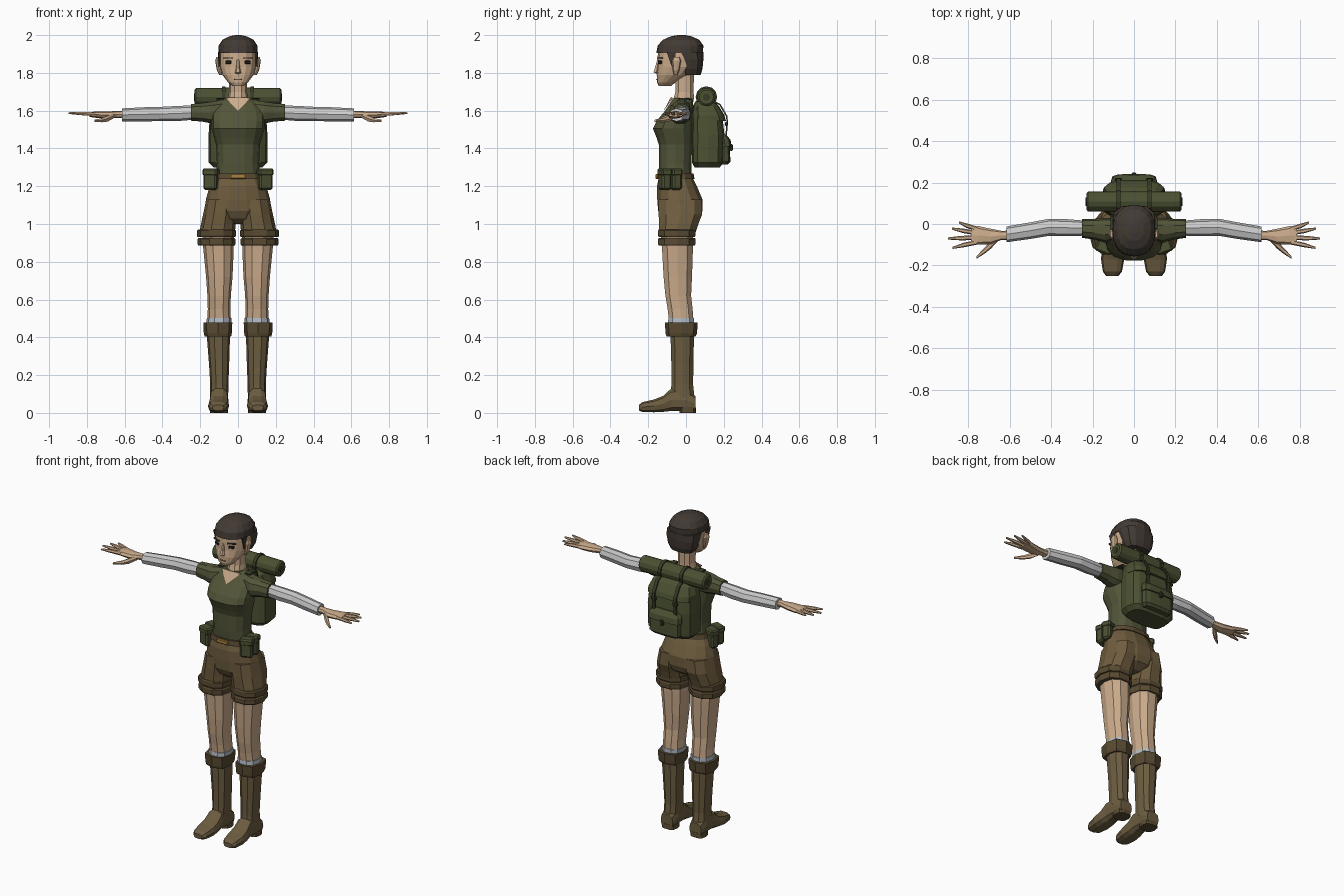
import bpy, bmesh
from math import cos, sin, pi, radians
from mathutils import Vector, Matrix

COLORS = {
    "skin": (0.60, 0.41, 0.26), "hair": (0.055, 0.042, 0.034), "shirt": (0.085, 0.09, 0.04),
    "shorts": (0.16, 0.11, 0.05), "cuff": (0.10, 0.07, 0.032), "boot": (0.15, 0.11, 0.052),
    "pack": (0.07, 0.082, 0.032), "strap": (0.04, 0.045, 0.02), "buckle": (0.40, 0.22, 0.05),
    "dark": (0.02, 0.016, 0.013), "sock": (0.45, 0.50, 0.55)}
MATS = {}
for key, c in COLORS.items():
    MATS[key] = bpy.data.materials.new(key)
    MATS[key].diffuse_color = (*c, 1)


def finish(name, bm, mat, mirror):
    bmesh.ops.recalc_face_normals(bm, faces=bm.faces)
    me = bpy.data.meshes.new(name)
    bm.to_mesh(me)
    bm.free()
    ob = bpy.data.objects.new(name, me)
    bpy.context.collection.objects.link(ob)
    if mat:
        me.materials.append(MATS[mat])
    if mirror:
        ob.modifiers.new("mirror", 'MIRROR').use_mirror_merge = False
    return ob


def loft(name, rings, mat, axis='z', n=10, p=2.3, mirror=False):
    """Skin of rounded sections; each ring is (position on axis, centre a, half width a, b min, b max)."""
    bm = bmesh.new()
    loops = []
    for t, ca, ha, b0, b1 in rings:
        loop = []
        for i in range(n):
            c, s = cos(2 * pi * i / n), sin(2 * pi * i / n)
            a = ca + ha * (1 if c > 0 else -1) * abs(c) ** (2 / p)
            b = (b0 + b1) / 2 + (b1 - b0) / 2 * (1 if s > 0 else -1) * abs(s) ** (2 / p)
            loop.append(bm.verts.new({'z': (a, b, t), 'y': (a, t, b), 'x': (t, a, b)}[axis]))
        loops.append(loop)
    for l0, l1 in zip(loops, loops[1:]):
        for i in range(n):
            bm.faces.new((l0[i], l0[i - 1], l1[i - 1], l1[i]))
    bm.faces.new(loops[0])
    bm.faces.new(loops[-1])
    return finish(name, bm, mat, mirror)


def body(name, rows, mat, **kw):
    """Centred upright loft; rows are (z, half width, y front, y back)."""
    return loft(name, [(z, 0, h, y0, y1) for z, h, y0, y1 in rows], mat, **kw)


def box(name, loc, size, mat, rot=0, bevel=0.0, mirror=False):
    bm = bmesh.new()
    m = Matrix.Translation(loc) @ Matrix.Rotation(radians(rot), 4, 'Z') @ Matrix.Diagonal((*size, 1))
    bmesh.ops.create_cube(bm, size=1, matrix=m)
    if bevel:
        bmesh.ops.bevel(bm, geom=bm.edges[:], offset=bevel, segments=1, affect='EDGES')
    return finish(name, bm, mat, mirror)


def strap(name, pts, mat, width=0.02, thick=0.008, mirror=True):
    """Flat strap following a path of (x, y, z) points."""
    bm = bmesh.new()
    prev = None
    pts = [Vector(q) for q in pts]
    for i, q in enumerate(pts):
        d = (pts[min(i + 1, len(pts) - 1)] - pts[max(i - 1, 0)]).normalized()
        side = Vector((1, 0, 0)) * width / 2
        up = d.cross(Vector((1, 0, 0))).normalized() * thick / 2
        cur = [bm.verts.new(q + v) for v in (side + up, side - up, -side - up, -side + up)]
        if prev:
            for k in range(4):
                bm.faces.new((prev[k], prev[k - 1], cur[k - 1], cur[k]))
        else:
            bm.faces.new(cur)
        prev = cur
    bm.faces.new(prev)
    return finish(name, bm, mat, mirror)


# head, face and hair
body("head", [(1.73, .03, -.145, -.08), (1.75, .053, -.153, -.055), (1.79, .083, -.155, .02),
              (1.83, .097, -.15, .06), (1.88, .1, -.15, .08), (1.94, .098, -.148, .08)], "skin", n=16)
body("neck", [(1.62, .065, -.085, .035), (1.665, .053, -.068, .045), (1.70, .048, -.058, .042),
              (1.82, .05, -.06, .045)], "skin")
body("nose", [(1.795, .012, -.155, -.14), (1.803, .016, -.174, -.14), (1.83, .01, -.165, -.14),
              (1.87, .007, -.153, -.14)], "skin", n=6)
body("mouth", [(1.762, .02, -.157, -.14), (1.767, .022, -.158, -.14)], "shorts", n=8)
box("eye", (.05, -.137, 1.856), (.036, .012, .018), "dark", rot=22, bevel=.004, mirror=True)
box("eyebrow", (.052, -.137, 1.879), (.05, .014, .007), "hair", rot=22, mirror=True)
loft("ear", [(1.79, .092, .008, -.065, -.045), (1.815, .1, .012, -.07, -.035),
             (1.865, .108, .013, -.075, -.025), (1.885, .106, .008, -.065, -.035)], "skin", n=8, mirror=True)
body("hair_top", [(1.905, .105, -.157, .09), (1.945, .102, -.15, .092), (1.975, .082, -.122, .07),
                  (1.993, .048, -.082, .03), (2.0, .016, -.045, -.005)], "hair", n=16)
body("hair_back", [(1.79, .075, -.02, .078), (1.82, .092, -.035, .087), (1.87, .103, -.05, .092),
                   (1.91, .105, -.08, .092)], "hair", n=12, p=2.6)
loft("sideburn", [(1.835, .097, .006, -.078, -.062), (1.91, .099, .007, -.105, -.05)], "hair", n=6, mirror=True)

# shirt with open collar
body("shirt", [(1.24, .12, -.14, .03), (1.32, .112, -.145, .03), (1.42, .116, -.146, .035),
               (1.455, .126, -.157, .037), (1.505, .14, -.177, .037), (1.545, .142, -.158, .038),
               (1.60, .14, -.112, .038), (1.645, .1, -.082, .038), (1.668, .066, -.066, .036)],
     "shirt", n=14, p=2.5)
bm = bmesh.new()
bm.faces.new([bm.verts.new(v) for v in ((-.068, -.068, 1.667), (0, -.118, 1.60), (.068, -.068, 1.667), (0, -.08, 1.672))])
finish("collar_opening", bm, "skin", False)
loft("short_sleeve", [(.07, -.025, .05, 1.53, 1.662), (.14, -.03, .06, 1.53, 1.65), (.19, -.025, .05, 1.54, 1.642),
                      (.25, -.022, .045, 1.545, 1.637)], "shirt", axis='x', mirror=True)

# arms and hands
loft("arm_sleeve", [(.235, -.02, .036, 1.552, 1.628), (.32, -.018, .041, 1.545, 1.625), (.41, -.016, .041, 1.545, 1.62),
                    (.5, -.032, .04, 1.543, 1.618), (.615, -.05, .038, 1.543, 1.612)],
     None, axis='x', n=8, mirror=True)
loft("palm", [(.6, -.055, .023, 1.562, 1.6), (.64, -.055, .022, 1.562, 1.598), (.69, -.06, .037, 1.557, 1.596),
              (.75, -.055, .045, 1.562, 1.596), (.785, -.055, .042, 1.567, 1.592)],
     "skin", axis='x', n=8, mirror=True)
for label, c0, c1, tip in (("index", -.088, -.115, .875), ("middle", -.066, -.07, .898),
                           ("ring", -.044, -.022, .878), ("little", -.024, .008, .845)):
    mid = (.77 + tip) / 2
    loft(label + "_finger", [(.755, c0, .011, 1.57, 1.592), (mid, (c0 + c1) / 2, .011, 1.575, 1.595),
                             (tip, c1, .005, 1.582, 1.592)], "skin", axis='x', n=6, mirror=True)
loft("thumb", [(.655, -.07, .012, 1.56, 1.588), (.69, -.1, .019, 1.54, 1.576), (.72, -.128, .015, 1.537, 1.562),
               (.76, -.162, .006, 1.54, 1.553)], "skin", axis='x', n=6, mirror=True)

# shorts
body("shorts_seat", [(1.25, .125, -.145, .035), (1.2, .15, -.156, .06), (1.13, .17, -.155, .09),
                     (1.07, .175, -.15, .09), (1.03, .13, -.13, .075), (1.0, .05, -.09, .03)], "shorts", n=14)
loft("shorts_leg", [(1.13, .088, .08, -.15, .088), (1.05, .096, .089, -.15, .09), (1.0, .104, .092, -.147, .07),
                    (.93, .114, .095, -.145, .047)], "shorts", mirror=True)
for label, z, g in (("lower", .885, 0), ("upper", .93, .003)):
    loft(label + "_hem", [(z, .114, .097 + g, -.147, .05), (z + .008, .114, .1 + g, -.152, .055),
                          (z + .035, .114, .1 + g, -.152, .055), (z + .042, .114, .095, -.147, .05)],
         "cuff", mirror=True)

# belt and pouches
body("belt", [(1.237, .136, -.156, .047), (1.268, .13, -.152, .042)], "cuff", n=14, p=2.5)
box("buckle", (0, -.155, 1.252), (.08, .014, .026), "buckle", bevel=.004)
for label, y in (("front", -.112), ("rear", -.056)):
    box(label + "_pouch", (.142, y, 1.23), (.074, .052, .1), "pack", rot=20, bevel=.01, mirror=True)
    box(label + "_pouch_flap", (.142, y, 1.275), (.08, .058, .04), "pack", rot=20, bevel=.008, mirror=True)

# legs, socks and boots
loft("leg", [(.95, .106, .085, -.138, .04), (.86, .103, .08, -.13, .04), (.72, .099, .07, -.122, .035),
             (.62, .1, .062, -.112, .03), (.55, .1, .06, -.1, .038), (.495, .1, .062, -.094, .042)],
     "skin", mirror=True)
loft("sock", [(.46, .102, .066, -.1, .046), (.503, .1, .065, -.096, .045)], "sock", mirror=True)
loft("boot_cuff", [(.405, .106, .07, -.103, .05), (.42, .107, .074, -.108, .058), (.478, .107, .077, -.112, .062)],
     "cuff", n=8, p=2.8, mirror=True)
loft("boot_shaft", [(.08, .1, .048, -.085, .048), (.15, .099, .048, -.08, .04), (.25, .1, .053, -.08, .042),
                    (.42, .104, .062, -.085, .045)], "boot", mirror=True)
loft("boot_foot", [(-.25, .105, .03, .012, .042), (-.23, .104, .046, .004, .058), (-.17, .103, .056, .002, .072),
                   (-.12, .102, .053, .004, .092), (-.08, .1, .049, .008, .13), (0, .1, .048, .008, .13),
                   (.05, .1, .042, .006, .09)], "boot", axis='y', p=2.8, mirror=True)
loft("boot_heel", [(0, .1, .048, -.035, .055), (.03, .1, .047, -.035, .053)], "cuff", p=2.8, mirror=True)

# backpack
body("backpack", [(1.30, .13, .045, .18), (1.325, .155, .03, .2), (1.47, .156, .03, .205),
                  (1.56, .15, .03, .195), (1.62, .13, .035, .165), (1.64, .1, .05, .14)], "pack", n=14, p=3.6)
body("backpack_lid", [(1.545, .152, .035, .213), (1.575, .152, .032, .205), (1.625, .132, .035, .175),
                      (1.65, .1, .05, .145)], "pack", n=14, p=3.4)
body("back_pocket", [(1.315, .09, .17, .222), (1.33, .105, .17, .235), (1.43, .105, .17, .232),
                     (1.465, .09, .17, .212)], "pack", n=12, p=3.6)
body("pocket_flap", [(1.41, .112, .17, .242), (1.445, .11, .17, .236), (1.475, .092, .17, .212)],
     "pack", n=12, p=3.6)
box("pocket_clasp", (0, .24, 1.405), (.022, .016, .035), "strap", bevel=.004)
strap("pack_strap", [(.075, .145, 1.65), (.075, .18, 1.632), (.075, .216, 1.57), (.075, .218, 1.54), (.075, .212, 1.46)], "strap")
box("strap_buckle", (.075, .215, 1.53), (.032, .016, .022), "strap", bevel=.004, mirror=True)
strap("shoulder_strap", [(.095, .04, 1.60), (.095, .03, 1.658), (.095, -.02, 1.664), (.095, -.04, 1.66)], "strap", .035)

# rolled blanket with its bindings
CY, CZ = .108, 1.672
loft("bedroll", [(x, CY, r, CZ - r, CZ + r) for x, r in
                 ((-.23, .038), (-.222, .048), (0, .05), (.222, .048), (.23, .038))], "pack", axis='x', n=12, p=2)
loft("bedroll_core", [(x, CY, .02, CZ - .02, CZ + .02) for x in (-.234, .234)], "strap", axis='x', n=8, p=2)
strap("bedroll_binding", [(.075, CY + .053 * cos(a * pi / 6), CZ + .053 * sin(a * pi / 6)) for a in range(13)], "strap")
